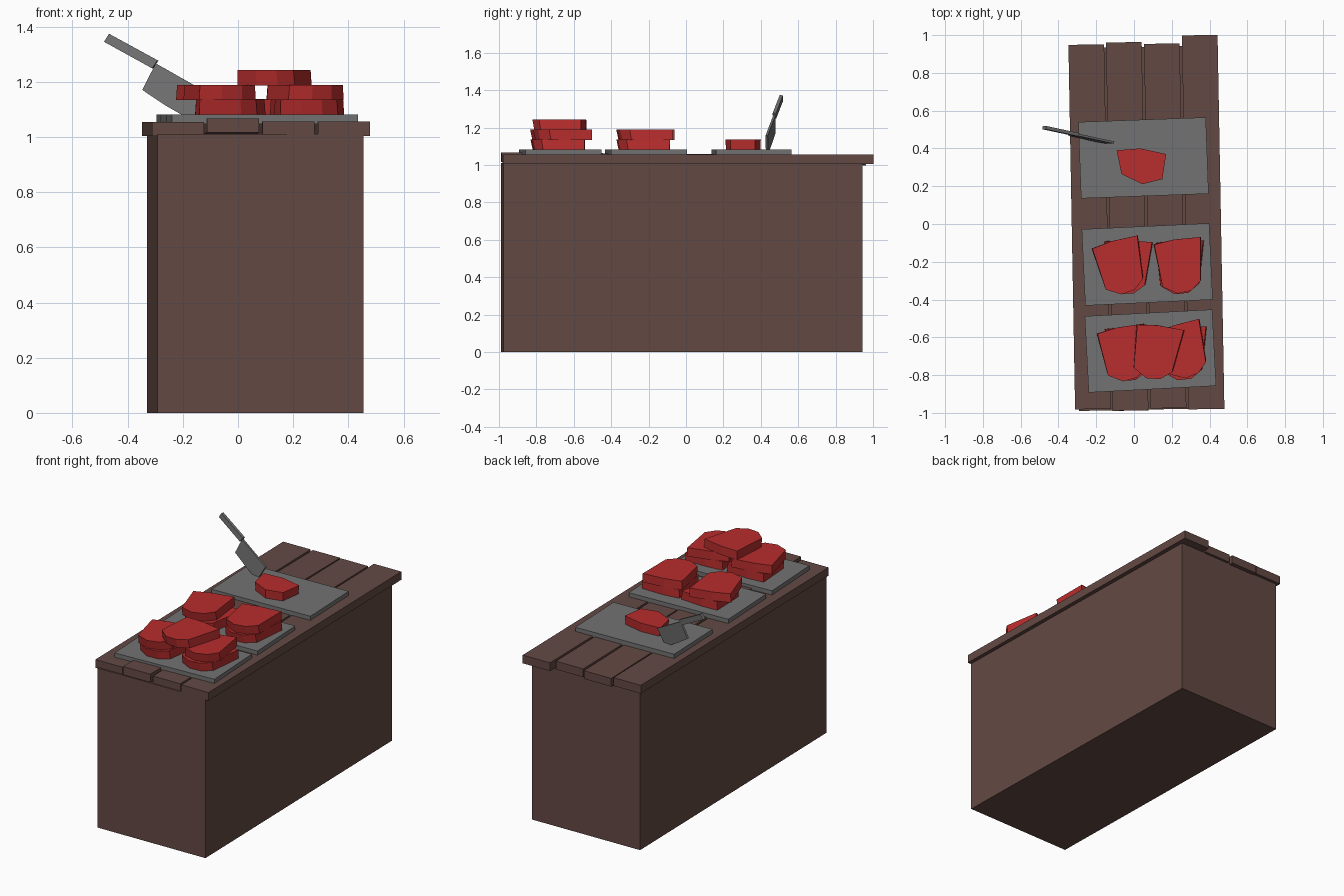
import bpy, bmesh, math
from mathutils import Matrix, Vector

if "Cube" in bpy.data.objects:
    bpy.data.objects.remove(bpy.data.objects["Cube"])


def material(name, rgb):
    m = bpy.data.materials.new(name)
    m.diffuse_color = (*rgb, 1)
    m.use_nodes = True
    m.node_tree.nodes["Principled BSDF"].inputs["Base Color"].default_value = m.diffuse_color
    return m


WOOD = material("dark_brown_wood", (0.125, 0.066, 0.057))
STEEL = material("grey_metal", (0.168, 0.168, 0.168))
MEAT = material("raw_red_meat", (0.48, 0.026, 0.026))


def prism(name, bottom, top, mat):
    """Closed solid between two matching rings of points."""
    bm = bmesh.new()
    lo = [bm.verts.new(p) for p in bottom]
    hi = [bm.verts.new(p) for p in top]
    bm.faces.new(lo[::-1])
    bm.faces.new(hi)
    n = len(lo)
    for i in range(n):
        j = (i + 1) % n
        bm.faces.new((lo[i], lo[j], hi[j], hi[i]))
    bmesh.ops.recalc_face_normals(bm, faces=bm.faces)
    me = bpy.data.meshes.new(name)
    bm.to_mesh(me)
    bm.free()
    me.materials.append(mat)
    ob = bpy.data.objects.new(name, me)
    bpy.context.collection.objects.link(ob)
    return ob


def box(name, size, centre, rot, mat, tilt=0):
    x, y, z = (s / 2 for s in size)
    ring = [(-x, -y), (x, -y), (x, y), (-x, y)]
    ob = prism(name, [(a, b, -z) for a, b in ring], [(a, b, z) for a, b in ring], mat)
    ob.location = centre
    ob.rotation_euler = (math.radians(tilt), 0, math.radians(rot))
    return ob


# Counter body, turned very slightly
box("counter_body", (0.746, 1.92, 1.01), (0.0625, -0.0225, 0.505), 1.15, WOOD)

# Uneven top planks: x, y centre, length, z centre, tilt
planks = [(-0.235, -0.015, 1.93, 1.029, 0),
          (-0.036, -0.013, 1.95, 1.033, -0.5),
          (0.165, -0.01, 1.93, 1.029, -0.05),
          (0.366, 0.01, 1.98, 1.030, 0)]
for i, (x, y, length, z, tilt) in enumerate(planks):
    box(f"top_plank_{i + 1}", (0.189, length, 0.052), (x, y, z), 1.05, WOOD, tilt)

# Metal trays
for i, (x, y, rot) in enumerate([(0.087, -0.6725, 3), (0.07, -0.214, 2.7), (0.05, 0.35, 2.1)]):
    box(f"tray_{i + 1}", (0.676, 0.405, 0.035), (x, y, 1.0645), rot, STEEL)

# Steaks: one rough outline, stacked in layers
OUTLINE = [(-0.128, 0.115), (-0.02, 0.138), (0.125, 0.147), (0.118, -0.085),
           (0.065, -0.135), (-0.01, -0.148), (-0.09, -0.11)]


def steak(name, x, y, layer, rot, sx=1, sy=1):
    z = 1.08 + 0.0535 * layer
    m = Matrix.Translation((x, y, z)) @ Matrix.Rotation(math.radians(rot), 4, 'Z')
    lower = [m @ Vector((a * sx * 1.0, b * sy * 0.96 + 0.006, 0)) for a, b in OUTLINE]
    upper = [m @ Vector((a * sx * 0.97, b * sy, 0.055)) for a, b in OUTLINE]
    return prism(name, lower, upper, MEAT)


steaks = [(-0.04, -0.685, 0, -6), (-0.06, -0.685, 1, 5),
          (0.25, -0.68, 0, -4), (0.252, -0.67, 1, 11),
          (0.11, -0.675, 2, -14),
          (-0.045, -0.225, 0, -8), (-0.08, -0.225, 1, 9),
          (0.235, -0.225, 0, -4), (0.235, -0.22, 1, 2)]
for i, (x, y, layer, rot) in enumerate(steaks):
    steak(f"steak_{i + 1}", x, y, layer, rot)

# Smaller cut piece on the rear tray
CUT = [(-0.092, 0.39), (0.034, 0.40), (0.17, 0.37), (0.15, 0.237), (0.045, 0.211), (-0.066, 0.264)]
prism("cut_steak", [(0.04 + (x - 0.04) * 0.96, 0.31 + (y - 0.31) * 0.97, 1.08) for x, y in CUT],
      [(x, y, 1.137) for x, y in CUT], MEAT)

# Cleaver stuck in the rear tray: x-z profiles lying in one slanted plane
NORMAL = Vector((0.168, 1, -0.085)).normalized()


def slab(name, profile, thick):
    pts = [Vector((x, 0.315 - 0.168 * x + 0.085 * z, z)) for x, z in profile]
    off = NORMAL * thick / 2
    prism(name, [p - off for p in pts], [p + off for p in pts], STEEL)


slab("cleaver_handle", [(-0.484, 1.344), (-0.466, 1.373), (-0.29, 1.277), (-0.31, 1.248)], 0.018)
slab("cleaver_blade", [(-0.297, 1.266), (-0.105, 1.157), (-0.16, 1.068), (-0.2, 1.078),
                       (-0.266, 1.116), (-0.346, 1.17)], 0.012)
